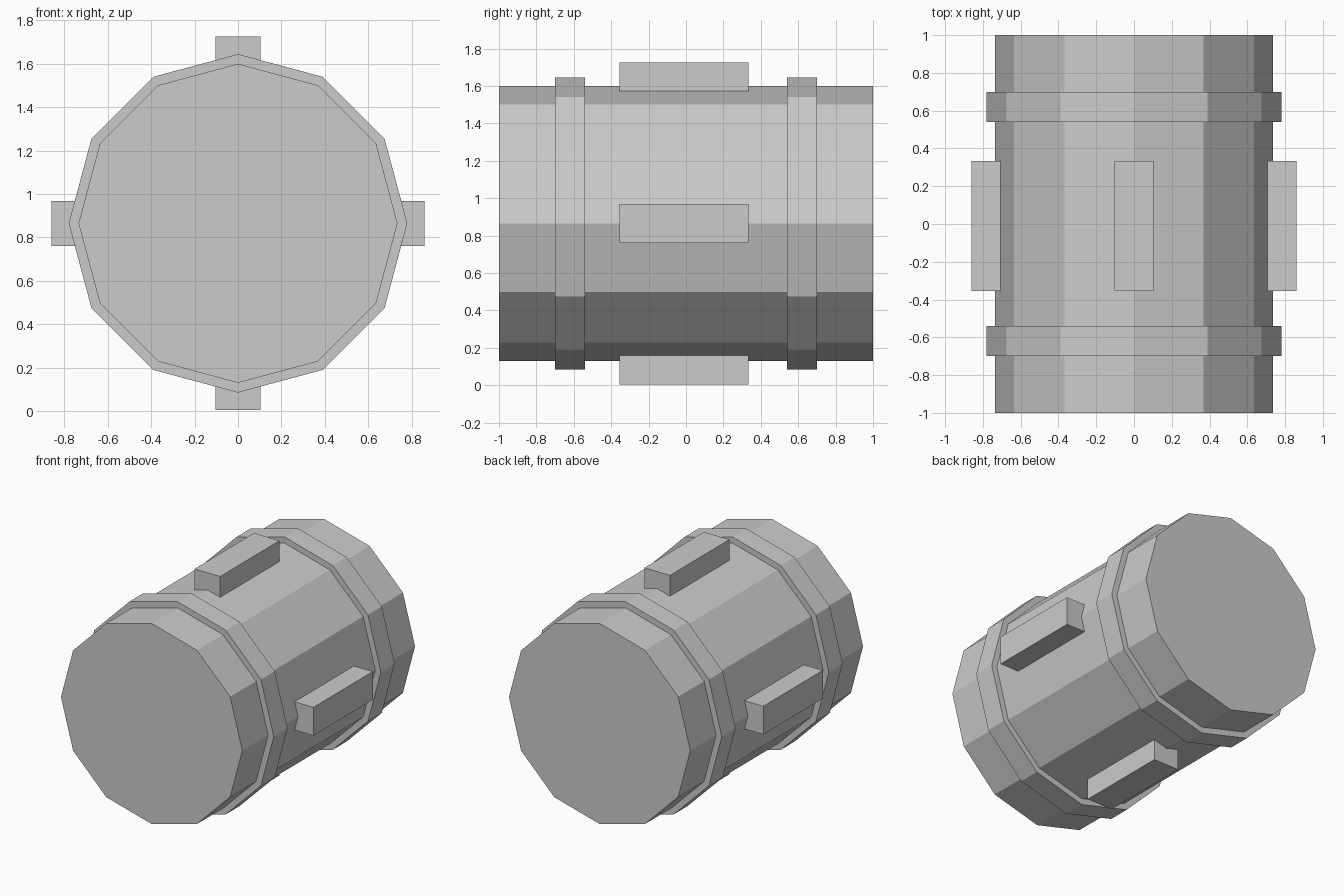
import bpy, bmesh, math
from mathutils import Matrix

if "Cube" in bpy.data.objects:
    bpy.data.objects.remove(bpy.data.objects["Cube"])

CZ = 0.865   # height of the barrel axis
SIDES = 12


def finish(bm, name):
    bmesh.ops.recalc_face_normals(bm, faces=bm.faces)
    mesh = bpy.data.meshes.new(name)
    bm.to_mesh(mesh)
    bm.free()
    obj = bpy.data.objects.new(name, mesh)
    obj.location.z = CZ
    bpy.context.collection.objects.link(obj)
    return obj


# Barrel: 12-sided body with two raised bands, lofted along y
R, RB = 0.735, 0.78
half = [(0.54, R), (0.54, RB), (0.70, RB), (0.70, R), (1.0, R)]
profile = [(-y, r) for y, r in reversed(half)] + half
bm = bmesh.new()
rings = []
for y, r in profile:
    angles = [2 * math.pi * i / SIDES for i in range(SIDES)]
    rings.append([bm.verts.new((r * math.sin(a), y, r * math.cos(a))) for a in angles])
for a, b in zip(rings, rings[1:]):
    for i in range(SIDES):
        j = (i + 1) % SIDES
        bm.faces.new((a[i], a[j], b[j], b[i]))
bm.faces.new(rings[0])
bm.faces.new(rings[-1])
finish(bm, "barrel")

# Four blocks around the middle, sunk slightly into the barrel
for k, side in enumerate(("top", "right", "bottom", "left")):
    bm = bmesh.new()
    bmesh.ops.create_cube(bm, size=1.0)
    bmesh.ops.scale(bm, vec=(0.207, 0.688, 0.155), verts=bm.verts)
    bmesh.ops.translate(bm, vec=(0, -0.011, 0.7825), verts=bm.verts)
    bmesh.ops.rotate(bm, cent=(0, 0, 0), verts=bm.verts,
                     matrix=Matrix.Rotation(k * math.pi / 2, 3, 'Y'))
    finish(bm, side + "_block")
